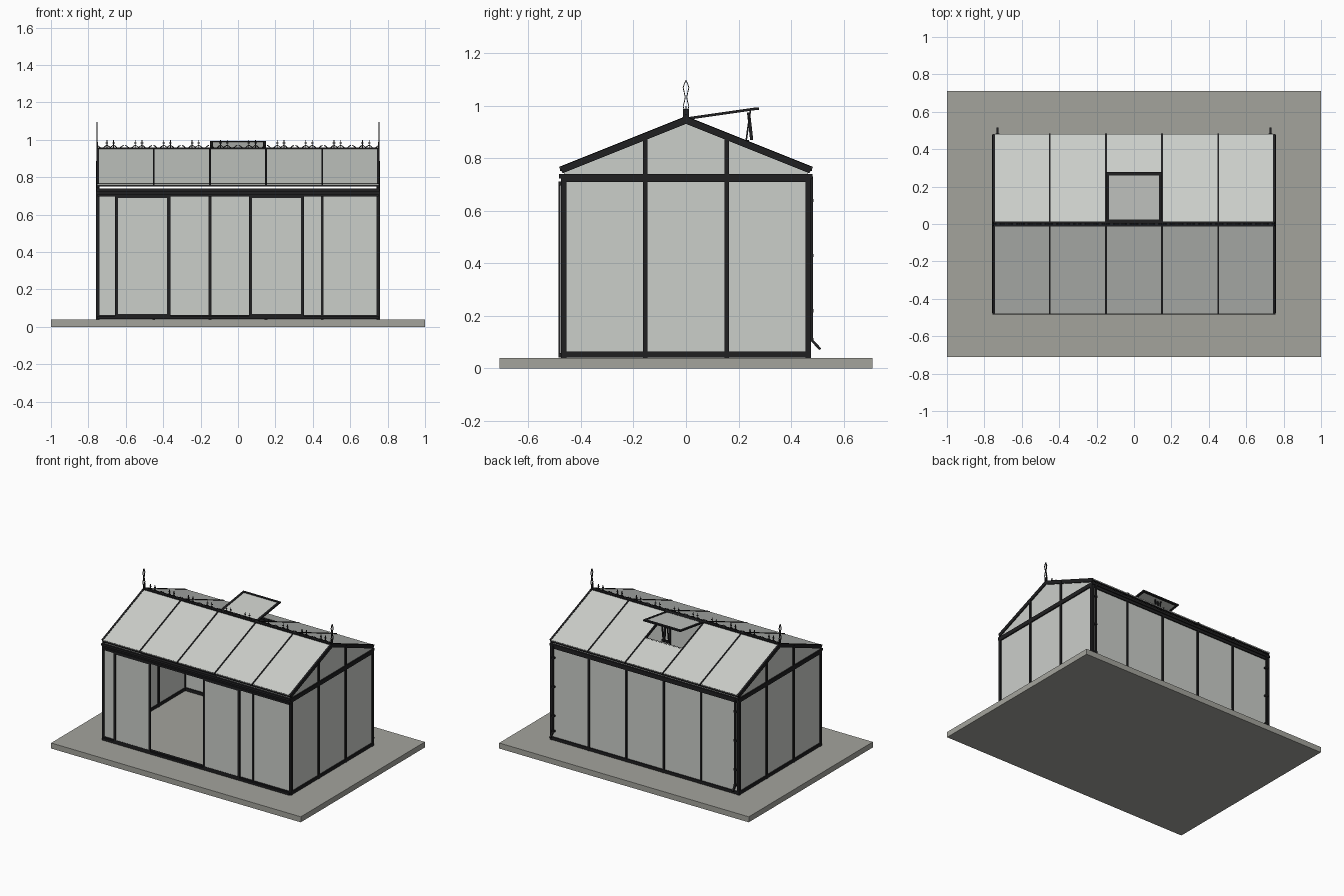
import bpy, bmesh, math
from mathutils import Vector

cube = bpy.data.objects.get("Cube")
if cube:
    bpy.data.objects.remove(cube, do_unlink=True)


def material(name, colour):
    m = bpy.data.materials.new(name)
    m.use_nodes = True
    m.diffuse_color = (*colour, 1)
    m.node_tree.nodes["Principled BSDF"].inputs["Base Color"].default_value = (*colour, 1)
    return m


DARK = material("dark frame", (0.014, 0.014, 0.015))
GLASS = material("frosted panel", (0.6, 0.62, 0.59))
STONE = material("stone base", (0.37, 0.37, 0.335))


def finish(name, bm, mat):
    bmesh.ops.recalc_face_normals(bm, faces=bm.faces)
    mesh = bpy.data.meshes.new(name)
    bm.to_mesh(mesh)
    bm.free()
    mesh.materials.append(mat)
    ob = bpy.data.objects.new(name, mesh)
    bpy.context.collection.objects.link(ob)
    return ob


def bars(name, items, mat=DARK):
    """Straight bars (start, end, width, height) joined in one object."""
    bm = bmesh.new()
    for p, q, w, h in items:
        p, q = Vector(p), Vector(q)
        d = (q - p).normalized()
        ref = Vector((0, 1, 0)) if abs(d.z) > 0.99 else Vector((0, 0, 1))
        side = d.cross(ref).normalized()
        up = side.cross(d)
        ends = []
        for c in (p, q):
            ends.append([bm.verts.new(c + side * w / 2 * a + up * h / 2 * b)
                         for a, b in ((-1, -1), (1, -1), (1, 1), (-1, 1))])
        a, b = ends
        bm.faces.new(a)
        bm.faces.new(b)
        for i in range(4):
            j = (i + 1) % 4
            bm.faces.new((a[i], a[j], b[j], b[i]))
    return finish(name, bm, mat)


def chain(points, w, h):
    return [(a, b, w, h) for a, b in zip(points, points[1:])]


HX, HY = 0.75, 0.465            # wall planes
BASE, EAVE, RIDGE, SLOPE = 0.04, 0.74, 0.948, 0.4
BAYS = [-0.6, -0.3, 0, 0.3, 0.6]
POSTS = [-0.45, -0.15, 0.15, 0.45]


def roof(x, y, lift=0):
    return (x, y, RIDGE - SLOPE * abs(y) + lift)


# Ground slab
bars("base_slab", [((-1, 0, 0.02), (1, 0, 0.02), 1.42, 0.04)], STONE)

# Long wall panels; the front is open across two bays
for name, y, bays in (("back", HY, BAYS), ("front", -HY, [-0.6, 0.3, 0.6])):
    bars(name + "_wall_panels",
         [((x, y, BASE), (x, y, EAVE), 0.3, 0.004) for x in bays], GLASS)
    posts = POSTS if y > 0 else [-0.45, 0.15, 0.45]
    bars(name + "_wall_posts", [((x, y, BASE), (x, y, EAVE), 0.014, 0.018) for x in posts])
    bars(name + "_sill", [((-HX, y, 0.053), (HX, y, 0.053), 0.02, 0.022)])
    bars(name + "_eave_beam", [((-HX, y, 0.722), (HX, y, 0.722), 0.02, 0.034)])

# Corner posts
bars("corner_posts", [((x, y, BASE), (x, y, EAVE), 0.018, 0.02)
                      for x in (-HX, HX) for y in (-HY, HY)])

# Gable ends
for name, s in (("left", 1), ("right", -1)):
    x = s * HX
    bm = bmesh.new()
    outline = [(x, -HY, BASE), (x, HY, BASE), roof(x, HY), roof(x, 0), roof(x, -HY)]
    face = bm.faces.new([bm.verts.new(p) for p in outline])
    grown = bmesh.ops.extrude_face_region(bm, geom=[face])
    bmesh.ops.translate(bm, vec=(-s * 0.004, 0, 0),
                        verts=[v for v in grown["geom"] if isinstance(v, bmesh.types.BMVert)])
    finish(name + "_gable_panel", bm, GLASS)
    bars(name + "_gable_frame",
         [((x, y, BASE), roof(x, y), 0.02, 0.016) for y in (-0.155, 0.155)]
         + [((x, -HY, 0.053), (x, HY, 0.053), 0.018, 0.022),
            ((x, -0.475, 0.725), (x, 0.475, 0.725), 0.018, 0.03)])
    bars(name + "_rafters", [(roof(x, t * 0.475, -0.003), roof(x, 0, -0.003), 0.014, 0.026)
                             for t in (-1, 1)])
    # Flat openwork finial in the gable plane
    profile = [(0.006, 0.945), (0.006, 0.982), (0.011, 0.998), (0.005, 1.02),
               (0.003, 1.034), (0.011, 1.07), (0.001, 1.096)]
    items = [((x, 0, 0.945), (x, 0, 0.988), 0.003, 0.024)]
    for t in (-1, 1):
        items += chain([(x + s * 0.004, t * y, z) for y, z in profile], 0.006, 0.003)
    bars(name + "_finial", items)

# Roof panels; the middle back bay is open under the vent
VENT_END = 0.25
panels = [(roof(x, -0.48, 0.006), roof(x, 0, 0.006), 0.3, 0.005) for x in BAYS]
panels += [(roof(x, 0.48, 0.006), roof(x, VENT_END if x == 0 else 0, 0.006), 0.3, 0.005)
           for x in BAYS]
bars("roof_panels", panels, GLASS)
bars("roof_glazing_bars", [(roof(x, t * 0.48, 0.003), roof(x, 0, 0.003), 0.009, 0.018)
                           for x in POSTS for t in (-1, 1)])
bars("ridge_beam", [((-HX, 0, 0.948), (HX, 0, 0.948), 0.028, 0.02)])
bars("vent_opening_trim", [(roof(-0.15, VENT_END), roof(0.15, VENT_END), 0.012, 0.014)])
bars("eave_trims", [(roof(-HX, y), roof(HX, y), 0.01, 0.014) for y in (-0.474, 0.474)])

# Raised roof vent, hinged at the ridge
near, far = (0.016, 0.953), (0.268, 0.989)
mid = [(a + b) / 2 for a, b in zip(near, far)]
bars("roof_vent_panel", [((0, *near), (0, *far), 0.28, 0.004)], GLASS)
bars("roof_vent_frame",
     [((x, *near), (x, *far), 0.016, 0.01) for x in (-0.142, 0.142)]
     + [((-0.15, *e), (0.15, *e), 0.018, 0.01) for e in (near, far)])
bars("roof_vent_struts",
     [((x, 0.228, 0.86), (x, 0.245, 0.982), 0.008, 0.006) for x in (-0.022, 0.022)]
     + [((0, 0.25, 0.87), (0, 0.238, 0.975), 0.012, 0.012),
        ((-0.03, 0.232, 0.862), (0.03, 0.232, 0.862), 0.014, 0.014)])

# Ridge cresting: paired spikes linked by low scrolls
crest = []
for i in range(10):
    c = -0.683 + i * 0.1518
    for t in (-1, 1):
        x = c + t * 0.018
        crest += [((x, 0, 0.95), (x, 0, 1.0), 0.004, 0.003),
                  ((x - 0.007, 0, 0.984), (x + 0.007, 0, 0.984), 0.003, 0.006)]
        crest += chain([(x + t * 0.054 * k / 6, 0,
                         0.962 + 0.008 * math.cos(math.tau * k / 6)) for k in range(7)],
                       0.003, 0.005)
    crest += chain([(c - 0.018, 0, 0.972), (c, 0, 0.96), (c + 0.018, 0, 0.972)], 0.003, 0.004)
bars("ridge_cresting", crest)

# Sliding doors, pushed open to either side
for name, x0, x1 in (("right", -0.65, -0.37), ("left", 0.066, 0.344)):
    y = -0.481
    bars(name + "_door_panel", [(((x0 + x1) / 2, y, 0.06), ((x0 + x1) / 2, y, 0.7),
                                 x1 - x0, 0.003)], GLASS)
    bars(name + "_door_frame",
         [((x, y, 0.055), (x, y, 0.7), 0.017, 0.008) for x in (x0, x1)]
         + [((x0, y, z), (x1, y, z), 0.008, 0.012) for z in (0.063, 0.696)])
bars("door_rails", [((-HX, -0.479, z), (HX, -0.479, z), 0.012, h)
                    for z, h in ((0.704, 0.014), (0.05, 0.016))])

# Gutters along both eaves
for name, y in (("front", -0.477), ("back", 0.475)):
    bars(name + "_gutter", [((-0.757, y, 0.732), (0.757, y, 0.732), 0.014, 0.016)])

# Downpipes with kicked-out feet and wall clips
for name, x in (("left", 0.73), ("right", -0.73)):
    bars(name + "_downpipe",
         chain([(x, 0.479, 0.73), (x, 0.479, 0.108), (x, 0.511, 0.073)], 0.012, 0.01)
         + [((x, 0.475, z - 0.006), (x, 0.475, z + 0.006), 0.022, 0.02)
            for z in (0.11, 0.22, 0.43, 0.64)])
